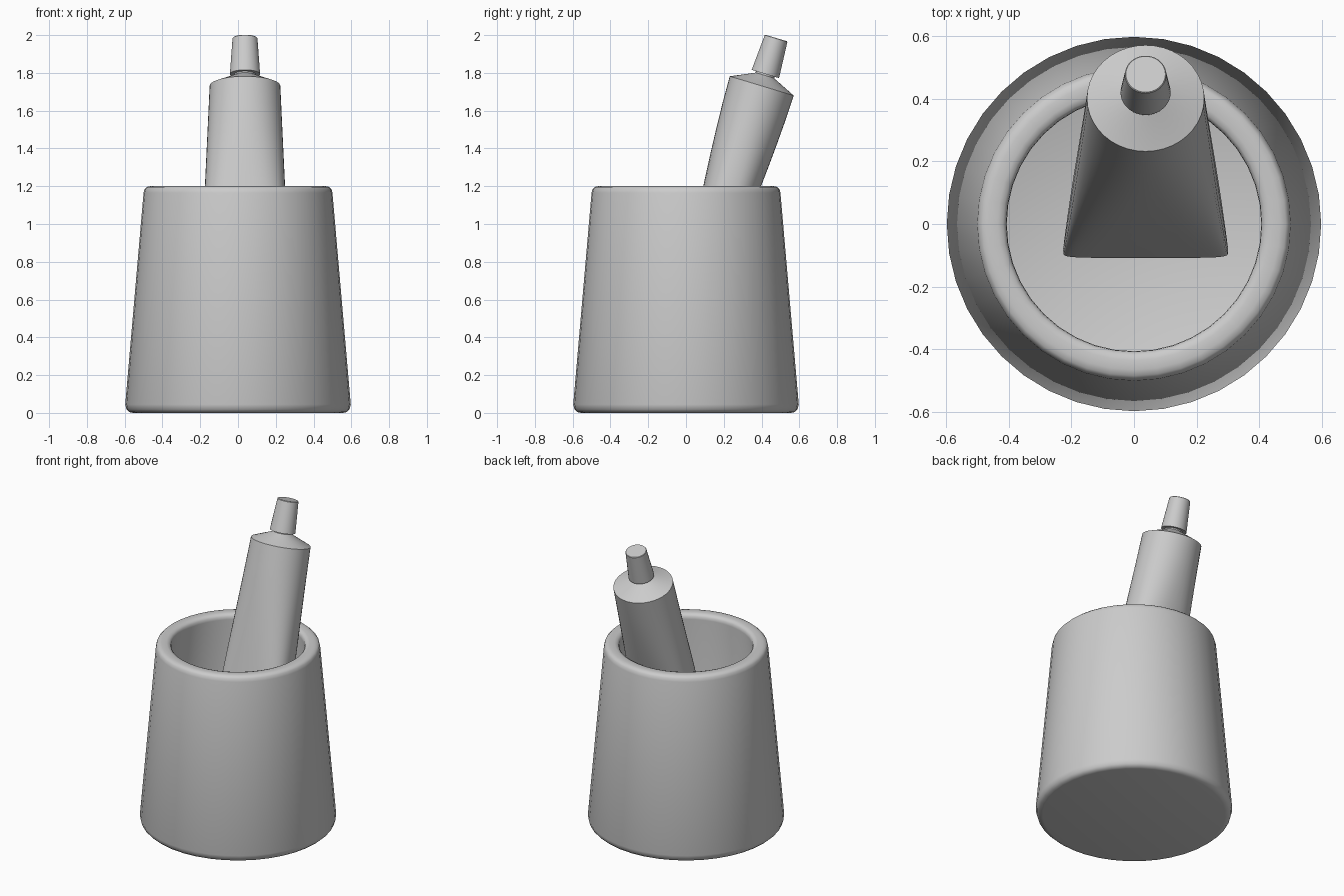
import bpy, bmesh
from math import sin, cos, pi, radians, copysign
from mathutils import Matrix

if "Cube" in bpy.data.objects:
    bpy.data.objects.remove(bpy.data.objects["Cube"])

SIDES = 40


def ring(w, h, z, n=2.0):
    """Superellipse cross-section: n=2 is an ellipse, larger n is boxier."""
    pts = []
    for i in range(SIDES):
        a = 2 * pi * i / SIDES
        c, s = cos(a), sin(a)
        pts.append((w * copysign(abs(c) ** (2 / n), c),
                    h * copysign(abs(s) ** (2 / n), s), z))
    return pts


def loft(name, rings, matrix=None, angle=35):
    """Skin a stack of rings and close both ends."""
    bm = bmesh.new()
    loops = [[bm.verts.new(p) for p in r] for r in rings]
    for a, b in zip(loops, loops[1:]):
        for i in range(SIDES):
            j = (i + 1) % SIDES
            bm.faces.new((a[i], a[j], b[j], b[i]))
    bm.faces.new(loops[0][::-1])
    bm.faces.new(loops[-1])
    bmesh.ops.recalc_face_normals(bm, faces=bm.faces)
    mesh = bpy.data.meshes.new(name)
    bm.to_mesh(mesh)
    bm.free()
    ob = bpy.data.objects.new(name, mesh)
    bpy.context.collection.objects.link(ob)
    if matrix:
        ob.matrix_world = matrix
    bpy.ops.object.select_all(action='DESELECT')
    ob.select_set(True)
    bpy.context.view_layer.objects.active = ob
    bpy.ops.object.shade_smooth_by_angle(angle=radians(angle))
    return ob


# Cup: outer wall, rounded rim, inner wall, floor
cup_profile = [(0.555, 0), (0.575, 0.004), (0.59, 0.018), (0.597, 0.045),
               (0.5, 1.165), (0.495, 1.185), (0.484, 1.196), (0.465, 1.2),
               (0.435, 1.2), (0.418, 1.195), (0.408, 1.183), (0.406, 1.165),
               (0.502, 0.14), (0.495, 0.115), (0.47, 0.1)]
loft("cup", [ring(r, r, z) for r, z in cup_profile])

# Leaning frame with its origin at the tube shoulder
lean = Matrix.Translation((0.037, 0.401, 1.731)) @ Matrix.Rotation(radians(-16.8), 4, 'X')
SQUASH = 0.947

# Tube: flat crimped end morphing to a round shoulder, then cone and neck
LENGTH, STEPS = 1.675, 12
tube = []
for k in range(STEPS, -1, -1):
    t = k / STEPS
    tube.append(ring(0.187 + 0.076 * t, 0.177 - 0.151 * t ** 1.45,
                     -LENGTH * t, 2 + 4 * t ** 2))
for r, z in [(0.06, 0.055), (0.055, 0.058), (0.055, 0.08)]:
    tube.append(ring(r, r * SQUASH, z))
loft("tube_body", tube, lean, 25)

# Cap: slightly tapered
loft("tube_cap", [ring(r, r * SQUASH, z) for r, z in
                  [(0.08, 0.066), (0.066, 0.262), (0.063, 0.265)]], lean)
